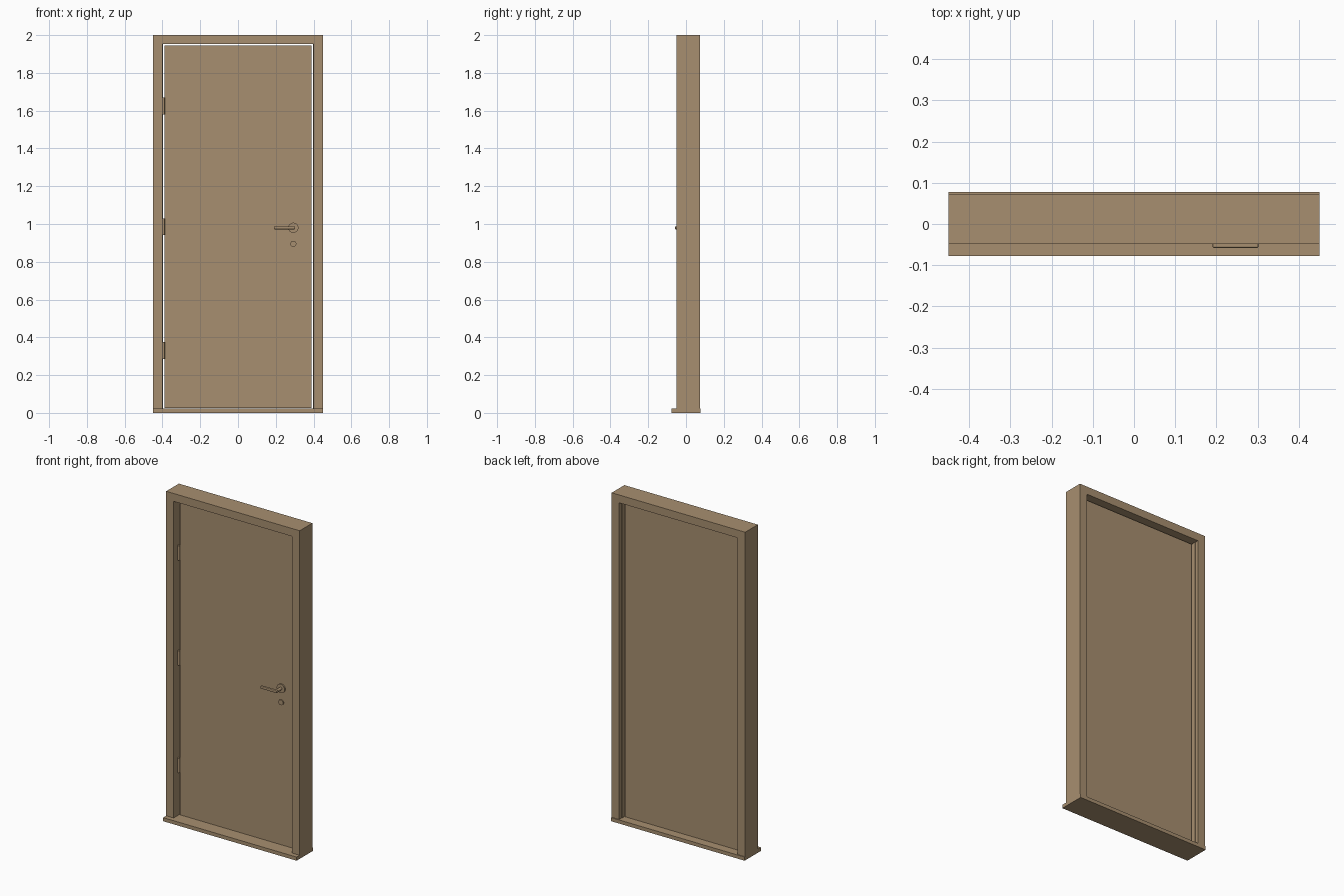
import bpy
import math

if "Cube" in bpy.data.objects:
    bpy.data.objects.remove(bpy.data.objects["Cube"])

brown = bpy.data.materials.new("warm brown")
brown.diffuse_color = (0.39, 0.275, 0.16, 1)
brown.use_nodes = True
brown.node_tree.nodes["Principled BSDF"].inputs["Base Color"].default_value = brown.diffuse_color


def box(name, x0, x1, y0, y1, z0, z1):
    bpy.ops.mesh.primitive_cube_add(size=1, location=((x0 + x1) / 2, (y0 + y1) / 2, (z0 + z1) / 2))
    ob = bpy.context.object
    ob.name = name
    ob.scale = (x1 - x0, y1 - y0, z1 - z0)
    bpy.ops.object.transform_apply(location=False, rotation=False, scale=True)
    ob.data.materials.append(brown)
    return ob


def rod(name, centre, radius, length, axis, sides=24):
    rot = {"x": (0, math.pi / 2, 0), "y": (math.pi / 2, 0, 0), "z": (0, 0, 0)}[axis]
    bpy.ops.mesh.primitive_cylinder_add(vertices=sides, radius=radius, depth=length,
                                        location=centre, rotation=rot)
    ob = bpy.context.object
    ob.name = name
    ob.data.materials.append(brown)
    bpy.ops.object.shade_smooth_by_angle(angle=math.radians(40))
    return ob


FRONT, BACK = -0.049, 0.073      # frame depth
LEAF_F, LEAF_B = 0.0, 0.03       # door leaf depth
SILL = 0.022

# Frame: one upside-down U profile, extruded through its depth
outline = [(-0.45, SILL), (-0.45, 2.0), (0.45, 2.0), (0.45, SILL),
           (0.40, SILL), (0.40, 1.952), (-0.40, 1.952), (-0.40, SILL)]
n = len(outline)
verts = [(x, y, z) for y in (FRONT, BACK) for x, z in outline]
faces = [(0, 7, 6, 1), (1, 6, 5, 2), (2, 5, 4, 3)]
faces += [tuple(i + n for i in reversed(f)) for f in faces]
faces += [(i, i + n, (i + 1) % n + n, (i + 1) % n)[::-1] for i in range(n)]
mesh = bpy.data.meshes.new("door_frame")
mesh.from_pydata(verts, [], faces)
mesh.materials.append(brown)
frame = bpy.data.objects.new("door_frame", mesh)
bpy.context.collection.objects.link(frame)
bpy.context.view_layer.objects.active = frame
frame.select_set(True)
bpy.ops.object.mode_set(mode="EDIT")
bpy.ops.mesh.select_all(action="SELECT")
bpy.ops.mesh.normals_make_consistent(inside=False)
bpy.ops.object.mode_set(mode="OBJECT")

# Sill and leaf
box("threshold", -0.45, 0.45, -0.078, 0.078, 0, SILL)
box("door_leaf", -0.39, 0.39, LEAF_F, LEAF_B, SILL + 0.003, 1.945)

# Thin seal strips on the jambs, behind the leaf
for side, s in (("left", -1), ("right", 1)):
    a, b = sorted((s * 0.397, s * 0.402))
    box("seal_" + side, a, b, 0.035, 0.05, SILL, 1.952)

# Hinges
for name, z in (("lower", 0.33), ("middle", 0.985), ("upper", 1.625)):
    rod("hinge_" + name, (-0.395, -0.007, z), 0.0075, 0.088, "z", 16)

# Lever handle and lock
rod("handle_rosette", (0.293, LEAF_F - 0.003, 0.98), 0.027, 0.01, "y", 32)
rod("handle_neck", (0.293, -0.025, 0.98), 0.009, 0.05, "y")
lever = box("handle_lever", 0.19, 0.302, -0.058, -0.043, 0.972, 0.988)
bevel = lever.modifiers.new("soft_edges", "BEVEL")
bevel.width = 0.004
bevel.segments = 2
rod("lock_cylinder", (0.293, LEAF_F - 0.003, 0.895), 0.016, 0.01, "y")
